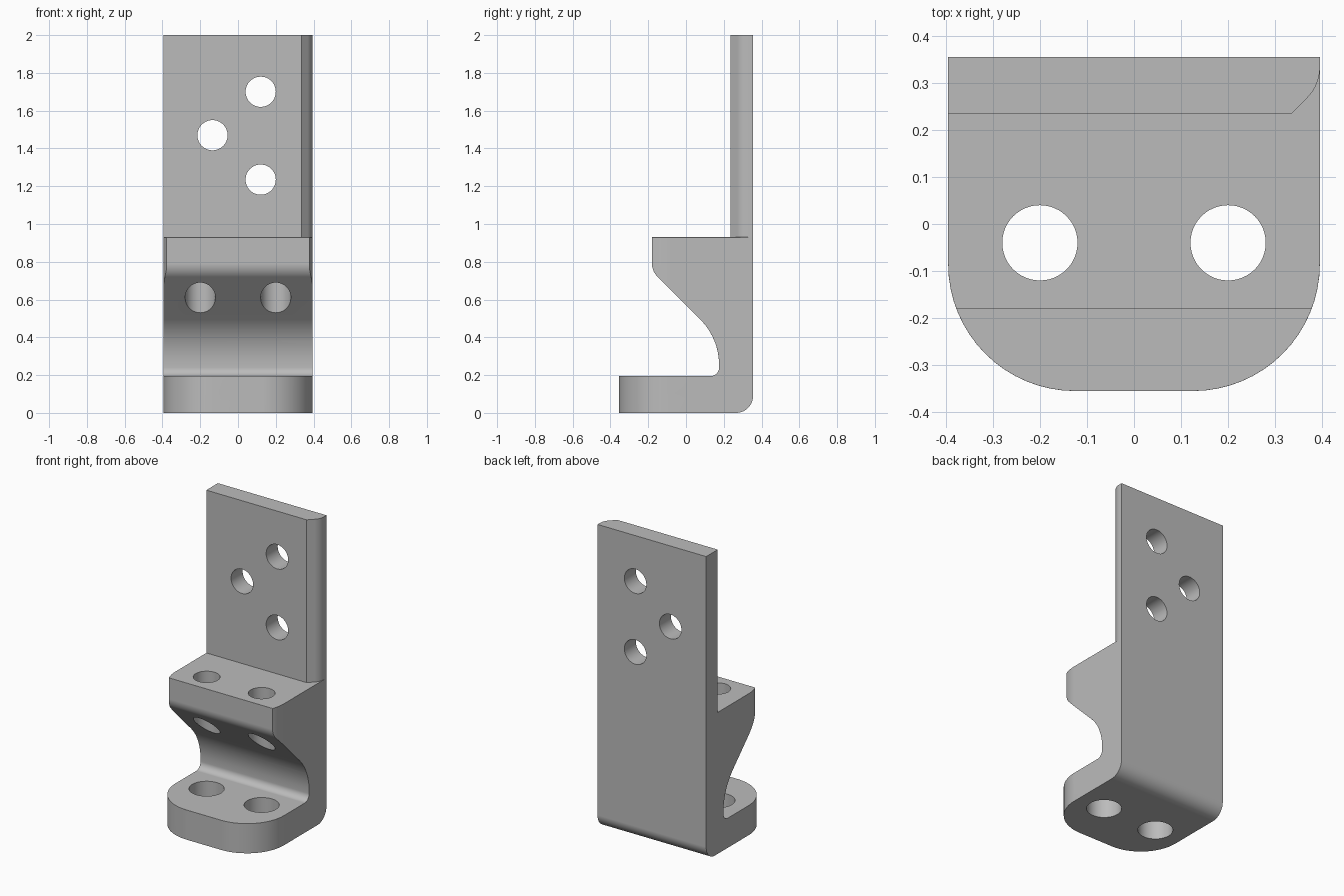
import bpy, bmesh, math
from mathutils import Vector

cube = bpy.data.objects.get("Cube")
if cube:
    bpy.data.objects.remove(cube, do_unlink=True)

grey = bpy.data.materials.new("metal grey")
grey.use_nodes = True
colour = (0.5, 0.5, 0.5, 1)
grey.diffuse_color = colour
grey.node_tree.nodes["Principled BSDF"].inputs["Base Color"].default_value = colour

HALF = 0.395     # half width
BACK = 0.355     # back plane
SHELF = 0.93     # top of the block


def rounded(corners, steps=12):
    """Outline from (u, v, radius) corners, with tangent arcs."""
    out = []
    n = len(corners)
    for i, (u, v, r) in enumerate(corners):
        p = Vector((u, v))
        if r == 0:
            out.append(p)
            continue
        a = (Vector(corners[i - 1][:2]) - p).normalized()
        b = (Vector(corners[(i + 1) % n][:2]) - p).normalized()
        half = a.angle(b) / 2
        centre = p + (a + b).normalized() * (r / math.sin(half))
        start = p + a * (r / math.tan(half)) - centre
        end = p + b * (r / math.tan(half)) - centre
        sweep = math.pi - 2 * half
        for k in range(steps + 1):
            t = k / steps
            w = (start * math.sin((1 - t) * sweep) + end * math.sin(t * sweep)) / math.sin(sweep)
            out.append(centre + w)
    return out


def prism(name, outline, place, direction):
    """Extrude a flat outline along a direction."""
    bm = bmesh.new()
    face = bm.faces.new([bm.verts.new(place(*p)) for p in outline])
    moved = bmesh.ops.extrude_face_region(bm, geom=[face])["geom"]
    bmesh.ops.translate(bm, vec=direction, verts=[g for g in moved if isinstance(g, bmesh.types.BMVert)])
    bmesh.ops.recalc_face_normals(bm, faces=bm.faces)
    mesh = bpy.data.meshes.new(name)
    bm.to_mesh(mesh)
    bm.free()
    mesh.materials.append(grey)
    obj = bpy.data.objects.new(name, mesh)
    bpy.context.collection.objects.link(obj)
    return obj


def activate(obj):
    bpy.ops.object.select_all(action="DESELECT")
    obj.select_set(True)
    bpy.context.view_layer.objects.active = obj


def boolean(obj, cutter, operation):
    mod = obj.modifiers.new("cut", "BOOLEAN")
    mod.object = cutter
    mod.operation = operation
    mod.solver = "EXACT"
    activate(obj)
    bpy.ops.object.modifier_apply(modifier=mod.name)
    bpy.data.objects.remove(cutter, do_unlink=True)


def drill(obj, centre, radius, depth, along_y=False):
    bpy.ops.mesh.primitive_cylinder_add(vertices=48, radius=radius, depth=depth, location=centre,
                                        rotation=(math.pi / 2 if along_y else 0, 0, 0))
    cutter = bpy.context.object
    cutter.data.materials.append(grey)
    cutter.hide_render = True
    boolean(obj, cutter, "DIFFERENCE")


def finish(obj):
    activate(obj)
    bpy.ops.object.shade_smooth_by_angle(angle=math.radians(35))
    mod = obj.modifiers.new("even shading", "WEIGHTED_NORMAL")
    mod.keep_sharp = True


# Block with scooped front, extruded across the width
side = rounded([(-0.355, 0, 0), (BACK, 0, 0.09), (BACK, SHELF, 0), (-0.18, SHELF, 0),
                (-0.18, 0.75, 0.1), (0.175, 0.395, 0.34), (0.175, 0.195, 0.045), (-0.355, 0.195, 0)])
block = prism("mounting_block", side, lambda y, z: (-HALF, y, z), (2 * HALF, 0, 0))

# Round the front corners of the foot
plan = rounded([(-HALF, -0.355, 0.27), (HALF, -0.355, 0.27), (HALF, 0.5, 0), (-HALF, 0.5, 0)], 16)
plan_cutter = prism("foot_plan", plan, lambda x, y: (x, y, -0.1), (0, 0, 1.2))
boolean(block, plan_cutter, "INTERSECT")

# Soften the edges, leaving the underside and back crisp
bm = bmesh.new()
bm.from_mesh(block.data)
bmesh.ops.remove_doubles(bm, verts=bm.verts, dist=0.0005)


def soft(edge):
    if len(edge.link_faces) != 2 or edge.calc_face_angle(0) < math.radians(50):
        return False
    mid = (edge.verts[0].co + edge.verts[1].co) / 2
    return mid.z > 0.1 and mid.y < BACK - 0.005 and not (mid.z < 0.19 and mid.y < 0.17)


bmesh.ops.bevel(bm, geom=[e for e in bm.edges if soft(e)], offset=0.013, offset_type="OFFSET",
                segments=3, profile=0.5, affect="EDGES", clamp_overlap=True)
bm.to_mesh(block.data)
bm.free()

# Bolt holes: wide through the foot, narrower through the block
for x in (-0.2, 0.2):
    drill(block, (x, -0.04, 0.1), 0.105, 0.4)
    drill(block, (x, -0.04, 0.75), 0.08, 0.7)
finish(block)

# Upright plate with one rounded front edge
section = rounded([(-HALF, 0.235, 0), (0.335, 0.235, 0), (HALF, 0.295, 0.09), (HALF, BACK, 0), (-HALF, BACK, 0)])
plate = prism("upright_plate", section, lambda x, y: (x, y, SHELF - 0.013), (0, 0, 2 - SHELF + 0.013))
for x, z in ((0.12, 1.7), (-0.135, 1.47), (0.12, 1.235)):
    drill(plate, (x, 0.3, z), 0.08, 0.4, True)
finish(plate)
